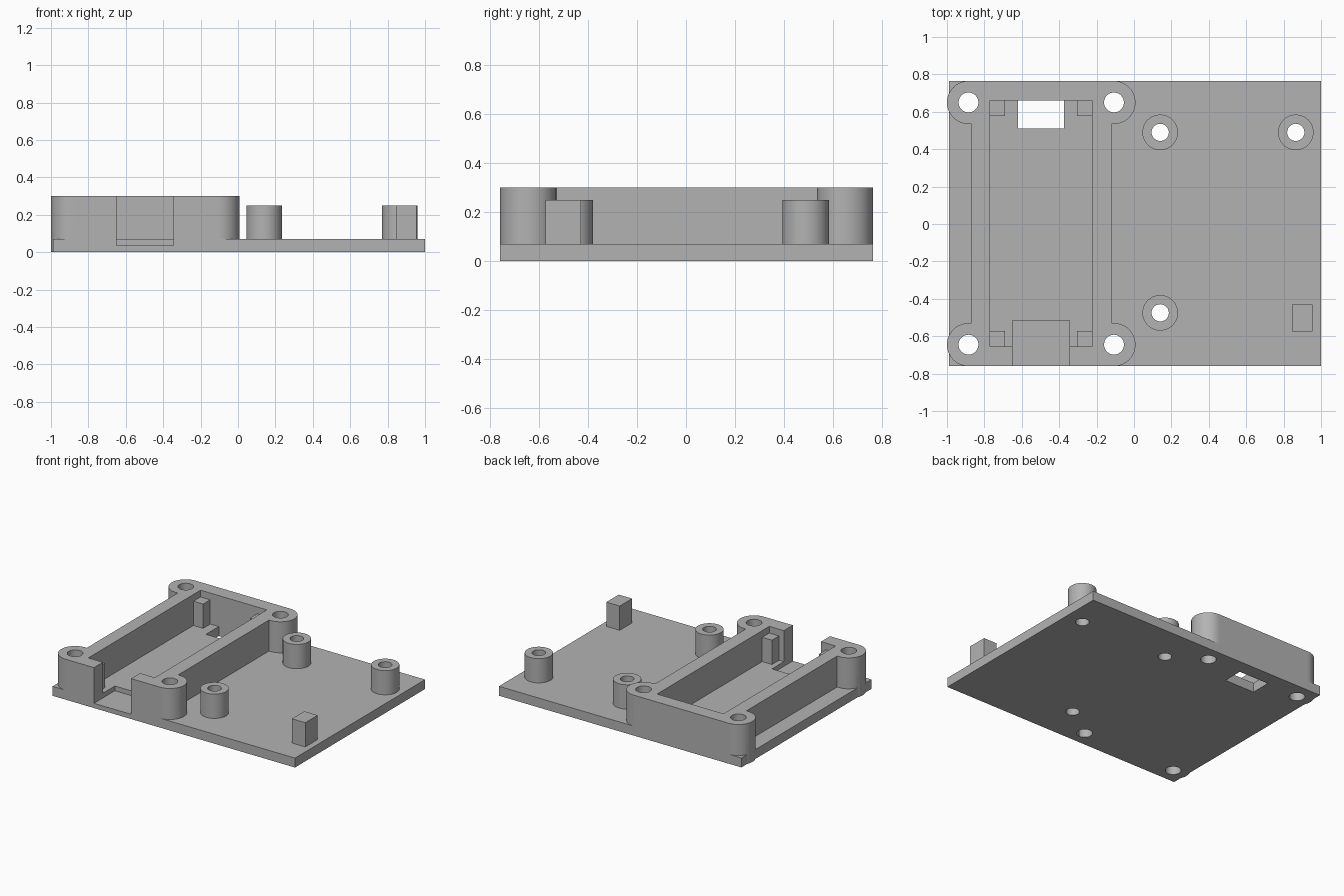
import bpy
import math

cube = bpy.data.objects.get("Cube")
if cube:
    bpy.data.objects.remove(cube, do_unlink=True)

grey = bpy.data.materials.new("plain_grey")
grey.use_nodes = True
COLOUR = (0.45, 0.45, 0.45, 1)
grey.diffuse_color = COLOUR
grey.node_tree.nodes["Principled BSDF"].inputs["Base Color"].default_value = COLOUR


def box(name, x0, x1, y0, y1, z0, z1):
    bpy.ops.mesh.primitive_cube_add(size=1, location=((x0 + x1) / 2, (y0 + y1) / 2, (z0 + z1) / 2))
    ob = bpy.context.object
    ob.name = name
    ob.scale = (x1 - x0, y1 - y0, z1 - z0)
    bpy.ops.object.transform_apply(location=True, rotation=False, scale=True)
    ob.data.materials.append(grey)
    return ob


def cylinder(name, x, y, radius, z0, z1):
    bpy.ops.mesh.primitive_cylinder_add(vertices=64, radius=radius, depth=z1 - z0,
                                        location=(x, y, (z0 + z1) / 2))
    ob = bpy.context.object
    ob.name = name
    bpy.ops.object.transform_apply(location=True, rotation=False, scale=True)
    ob.data.materials.append(grey)
    return ob


def combine(target, tool, operation):
    bpy.context.view_layer.objects.active = target
    mod = target.modifiers.new("combine", 'BOOLEAN')
    mod.operation = operation
    mod.solver = 'EXACT'
    mod.object = tool
    bpy.ops.object.modifier_apply(modifier=mod.name)
    bpy.data.objects.remove(tool, do_unlink=True)


def smooth(ob):
    bpy.ops.object.select_all(action='DESELECT')
    ob.select_set(True)
    bpy.context.view_layer.objects.active = ob
    bpy.ops.object.shade_smooth_by_angle(angle=math.radians(30))
    ob.modifiers.new("even_normals", 'WEIGHTED_NORMAL').keep_sharp = True


FRONT, BACK = -0.76, 0.765
FLOOR, RIM, POST_TOP = 0.07, 0.30, 0.25
IN_X, IN_Y = (-0.77, -0.225), (-0.655, 0.66)
bosses = [(x, y) for x in (-0.885, -0.107) for y in (-0.645, 0.65)]
standoffs = [(0.14, 0.49), (0.865, 0.49), (0.14, -0.475)]

# Raised frame: side walls, wider ends and round corner bosses
frame = box("frame", -0.87, -0.12, FRONT, BACK, 0, RIM)
combine(frame, box("front_end", -0.885, -0.107, FRONT, -0.53, 0, RIM), 'UNION')
combine(frame, box("back_end", -0.885, -0.107, 0.535, BACK, 0, RIM), 'UNION')
for x, y in bosses:
    combine(frame, cylinder("boss", x, y, 0.115, 0, RIM), 'UNION')
combine(frame, box("inside_cut", *IN_X, *IN_Y, -1, 1), 'DIFFERENCE')

# Base plate carrying the frame
body = box("base_with_frame", -0.99, 1.0, FRONT, BACK, 0, FLOOR)
combine(body, frame, 'UNION')

# Front opening, rear slot and screw holes
combine(body, box("front_opening", -0.65, -0.345, -1, -0.515, 0.035, 1), 'DIFFERENCE')
combine(body, box("rear_slot", -0.62, -0.375, 0.51, IN_Y[1], -1, 0.2), 'DIFFERENCE')
for points, radius in ((bosses, 0.053), (standoffs, 0.046)):
    for x, y in points:
        combine(body, cylinder("drill", x, y, radius, -1, 1), 'DIFFERENCE')
smooth(body)

# Hollow standoffs
for i, (x, y) in enumerate(standoffs):
    post = cylinder(f"standoff_{i + 1}", x, y, 0.095, FLOOR, POST_TOP)
    combine(post, cylinder("drill", x, y, 0.046, -1, 1), 'DIFFERENCE')
    smooth(post)

# Square posts in the inner corners of the frame
for side, x in (("right", IN_X[0]), ("left", IN_X[1] - 0.08)):
    for end, y in (("front", IN_Y[0]), ("back", IN_Y[1] - 0.083)):
        box(f"{end}_{side}_corner_post", x, x + 0.08, y, y + 0.083, FLOOR, POST_TOP)

# Plain support block
box("support_block", 0.845, 0.955, -0.575, -0.43, FLOOR, POST_TOP)
